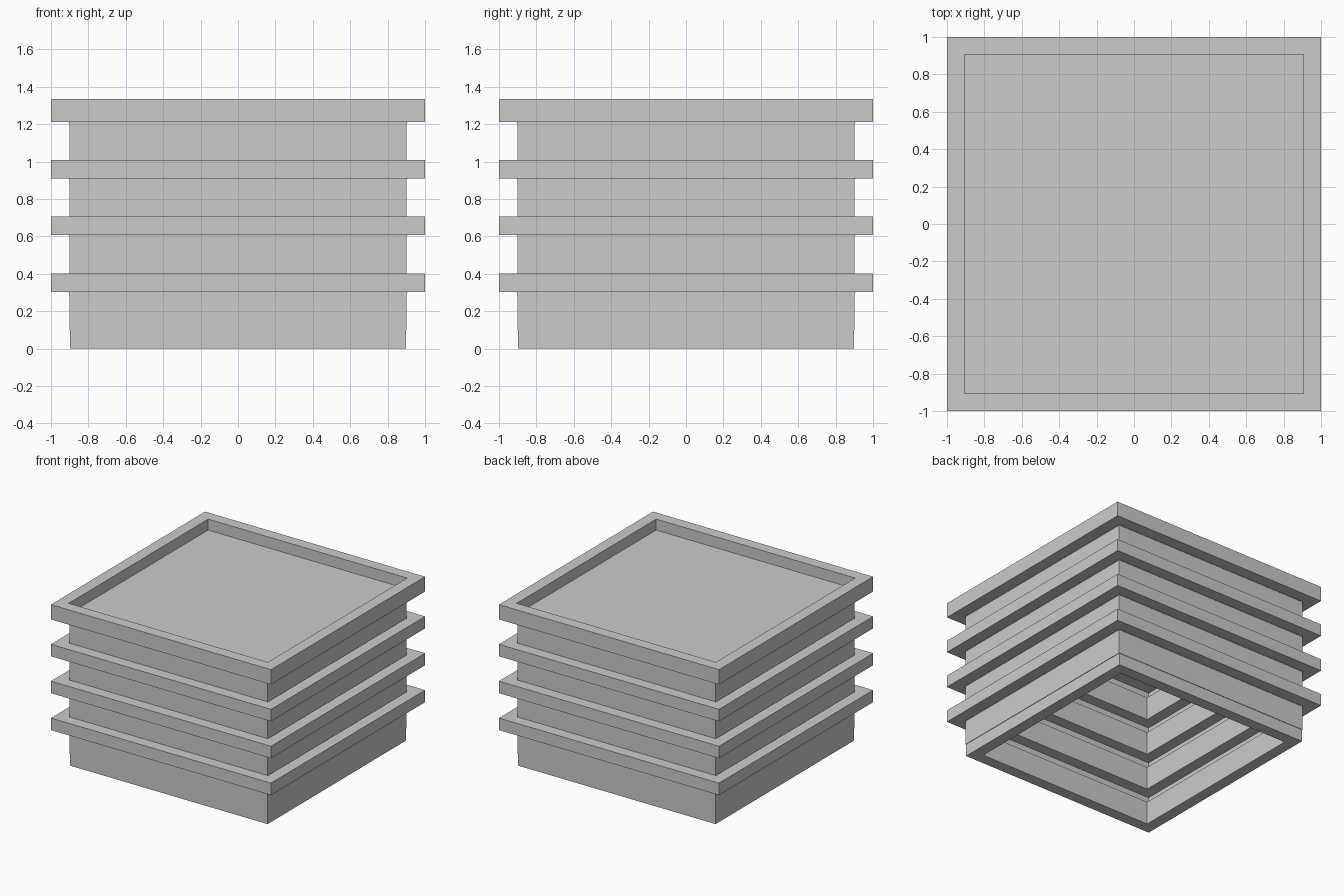
import bpy
import bmesh

if "Cube" in bpy.data.objects:
    bpy.data.objects.remove(bpy.data.objects["Cube"])


def square_frame(name, profile, base):
    """Sweep a closed (half-width, height) profile around a square."""
    bm = bmesh.new()
    corners = ((-1, -1), (1, -1), (1, 1), (-1, 1))
    rings = [[bm.verts.new((sx * r, sy * r, z + base)) for sx, sy in corners]
             for r, z in profile]
    for i, low in enumerate(rings):
        high = rings[(i + 1) % len(rings)]
        for k in range(4):
            n = (k + 1) % 4
            bm.faces.new((low[k], low[n], high[n], high[k]))
    bmesh.ops.recalc_face_normals(bm, faces=bm.faces[:])
    mesh = bpy.data.meshes.new(name)
    bm.to_mesh(mesh)
    bm.free()
    ob = bpy.data.objects.new(name, mesh)
    bpy.context.collection.objects.link(ob)
    return ob


PITCH = 0.303      # stacking height of one tray
RIM_LOW = 0.304    # underside of the projecting rim


def tray_profile(top):
    # Foot, wall and rim outside, then the stepped inside back down
    return [(0.898, 0), (0.898, 0.1), (0.902, 0.1), (0.902, RIM_LOW),
            (1.0, RIM_LOW), (1.0, top), (0.905, top), (0.905, RIM_LOW - 0.003),
            (0.895, RIM_LOW - 0.003), (0.895, 0.19), (0.805, 0.19), (0.805, 0)]


# Three open trays, each foot nested in the rim below
for i in range(3):
    square_frame(f"tray_{i + 1}", tray_profile(0.403), PITCH * i)

# Top tray with a taller rim
square_frame("top_tray", tray_profile(0.426), PITCH * 3)

# Panel closing the top, recessed inside the rim
bpy.ops.mesh.primitive_cube_add(size=1, location=(0, 0, 1.229))
panel = bpy.context.object
panel.name = "top_panel"
panel.scale = (1.81, 1.81, 0.032)
